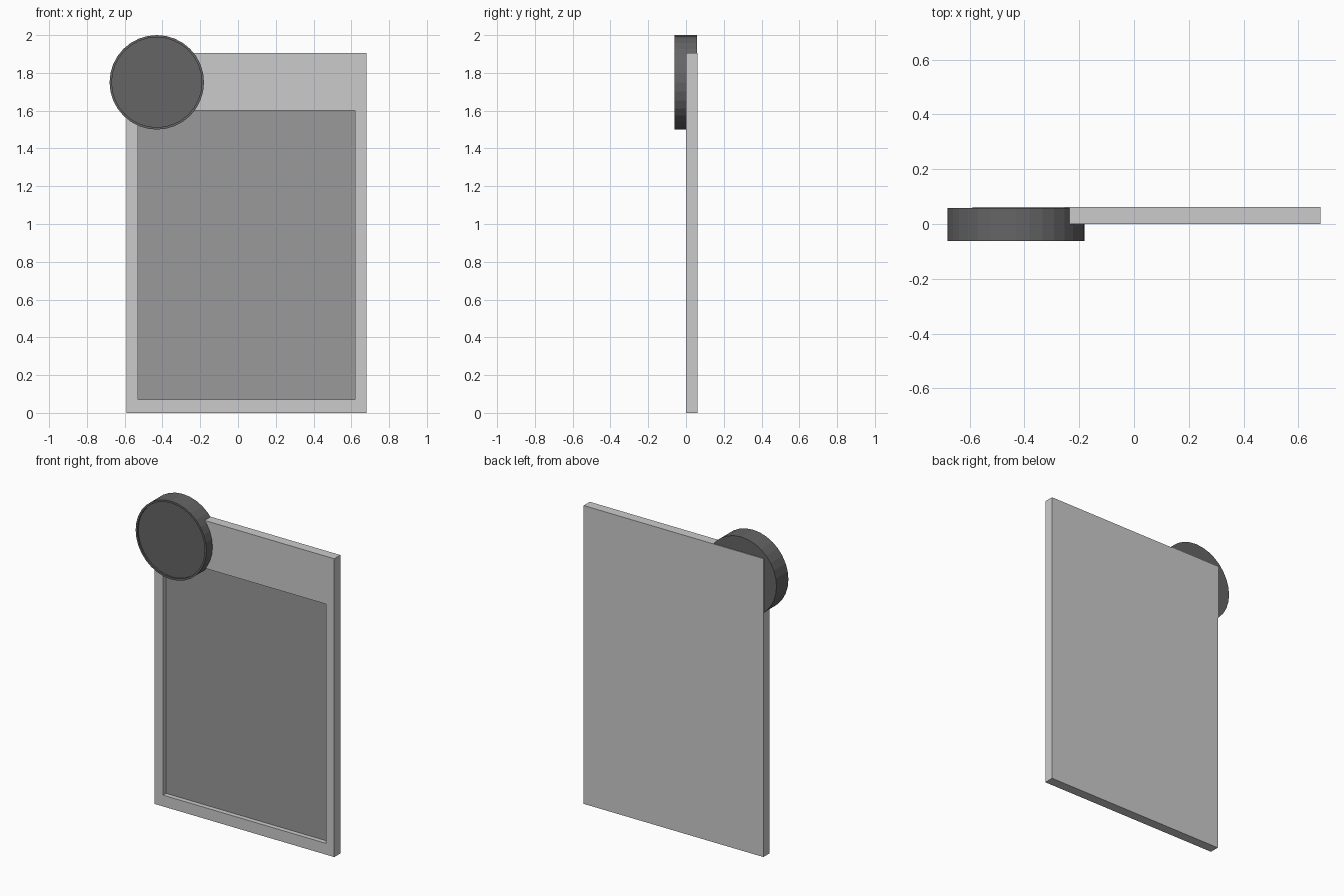
import bpy, bmesh
from math import radians
from mathutils import Matrix, Vector

if "Cube" in bpy.data.objects:
    bpy.data.objects.remove(bpy.data.objects["Cube"])


def grey(name, v):
    mat = bpy.data.materials.new(name)
    mat.diffuse_color = (v, v, v, 1)
    mat.use_nodes = True
    mat.node_tree.nodes["Principled BSDF"].inputs["Base Color"].default_value = mat.diffuse_color
    return mat


def make(name, bm, mats):
    mesh = bpy.data.meshes.new(name)
    bm.to_mesh(mesh)
    bm.free()
    for m in mats:
        mesh.materials.append(m)
    obj = bpy.data.objects.new(name, mesh)
    bpy.context.collection.objects.link(obj)
    return obj


def front_face(bm):
    bm.normal_update()
    return min(bm.faces, key=lambda f: (f.normal.y, -f.calc_area()))


def sink(bm, face, depth):
    # extrude a face straight back to make a recess
    new = bmesh.ops.extrude_discrete_faces(bm, faces=[face])["faces"][0]
    bmesh.ops.translate(bm, verts=new.verts, vec=(0, depth, 0))
    return new


light = grey("light_grey", 0.8)
mid = grey("mid_grey", 0.32)
dark = grey("dark_grey", 0.13)

# Board with a recessed dark panel
X0, X1, Z1, T = -0.59, 0.68, 1.905, 0.062
bm = bmesh.new()
bmesh.ops.create_cube(bm, size=1, matrix=Matrix.LocRotScale(
    Vector(((X0 + X1) / 2, T / 2, Z1 / 2)), None, Vector((X1 - X0, T, Z1))))
panel = front_face(bm)
bmesh.ops.inset_individual(bm, faces=[panel], thickness=0.03)
for v in panel.verts:
    v.co.x = -0.53 if v.co.x < 0 else 0.62
    v.co.z = 0.072 if v.co.z < 1 else 1.60
panel = sink(bm, panel, 0.03)
panel.material_index = 1
make("board", bm, [light, mid])

# Round disc on the upper left corner, with a thin raised rim
Y0, Y1 = -0.062, 0.058
bm = bmesh.new()
bmesh.ops.create_cone(bm, cap_ends=True, segments=32, radius1=0.25, radius2=0.25,
                      depth=Y1 - Y0,
                      matrix=Matrix.Translation((-0.43, (Y0 + Y1) / 2, 1.75))
                      @ Matrix.Rotation(radians(90), 4, 'X'))
cap = front_face(bm)
bmesh.ops.inset_individual(bm, faces=[cap], thickness=0.012)
sink(bm, cap, 0.01)
make("corner_disc", bm, [dark])
